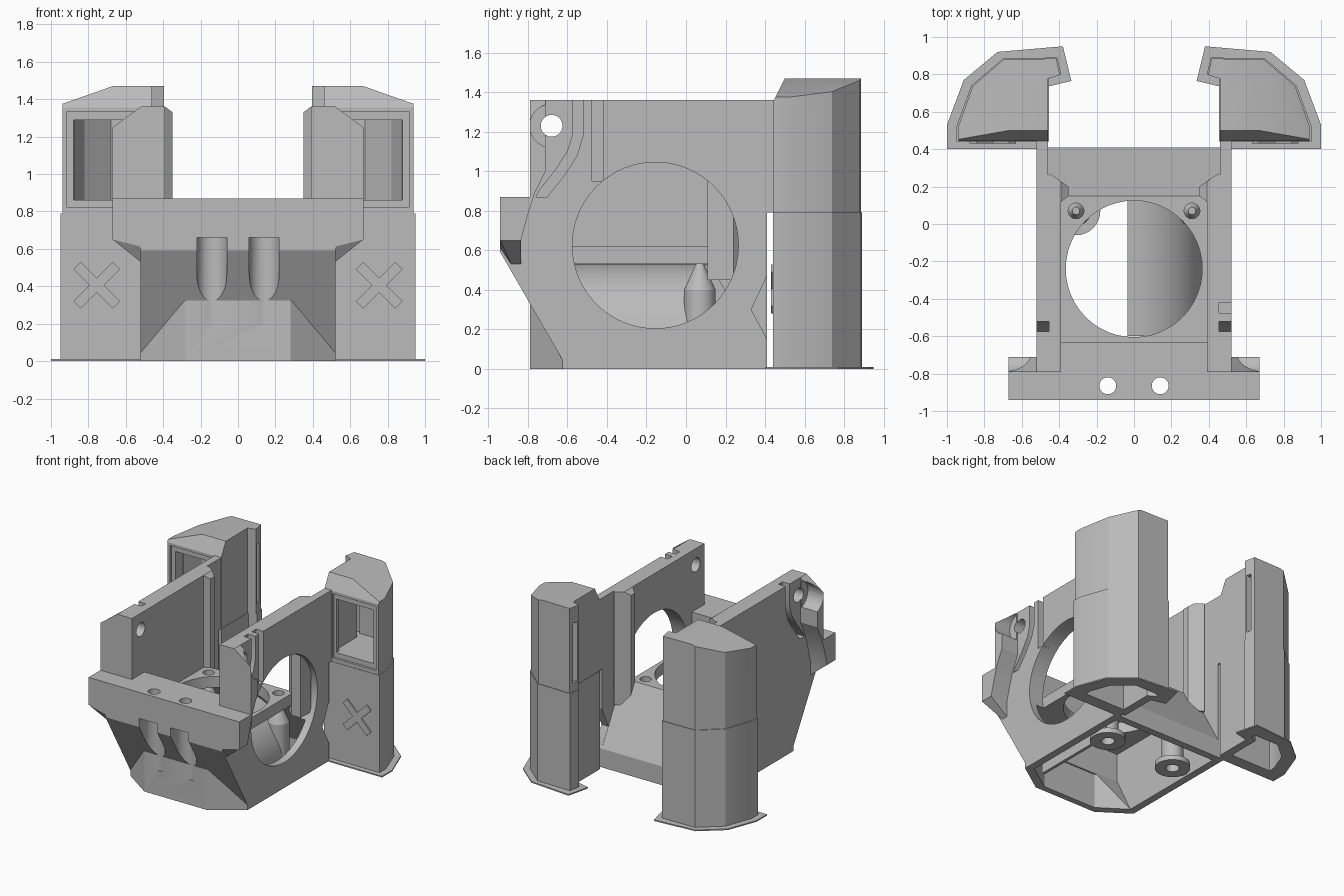
import bpy, bmesh, math
from mathutils import Matrix, Vector

if "Cube" in bpy.data.objects:
    bpy.data.objects.remove(bpy.data.objects["Cube"])

grey = bpy.data.materials.new("plain_grey")
grey.use_nodes = True
colour = (0.5, 0.5, 0.5, 1)
grey.diffuse_color = colour
grey.node_tree.nodes["Principled BSDF"].inputs["Base Color"].default_value = colour


def finish(name, bm):
    bmesh.ops.recalc_face_normals(bm, faces=bm.faces)
    mesh = bpy.data.meshes.new(name)
    bm.to_mesh(mesh)
    bm.free()
    mesh.materials.append(grey)
    obj = bpy.data.objects.new(name, mesh)
    bpy.context.collection.objects.link(obj)
    return obj


def prism(name, pts, axis, a, b, side=1):
    """Extrude a 2D outline along an axis from a to b; side mirrors it in x."""
    def place(p, d):
        x, y, z = {"x": (d, *p), "y": (p[0], d, p[1]), "z": (*p, d)}[axis]
        return side * x, y, z
    bm = bmesh.new()
    low = [bm.verts.new(place(p, a)) for p in pts]
    top = [bm.verts.new(place(p, b)) for p in pts]
    bm.faces.new(low)
    bm.faces.new(top)
    n = len(pts)
    for i in range(n):
        j = (i + 1) % n
        bm.faces.new((low[i], low[j], top[j], top[i]))
    return finish(name, bm)


def box(name, x, y, z, side=1):
    return prism(name, [(x[0], y[0]), (x[1], y[0]), (x[1], y[1]), (x[0], y[1])], "z", *z, side)


def disc(name, c, r, axis, a, b, side=1, n=48):
    ring = [(c[0] + r * math.cos(math.tau * i / n), c[1] + r * math.sin(math.tau * i / n)) for i in range(n)]
    return prism(name, ring, axis, a, b, side)


def combine(obj, others, op="DIFFERENCE"):
    """Apply booleans and remove the helpers."""
    for other in others:
        mod = obj.modifiers.new("cut", "BOOLEAN")
        mod.operation, mod.object, mod.solver = op, other, "EXACT"
    dg = bpy.context.evaluated_depsgraph_get()
    mesh = bpy.data.meshes.new_from_object(obj.evaluated_get(dg))
    obj.modifiers.clear()
    obj.data = mesh
    for other in others:
        bpy.data.objects.remove(other)


def slice_off(obj, point, normal):
    """Remove everything on the normal's side of a plane and cap it."""
    bm = bmesh.new()
    bm.from_mesh(obj.data)
    cut = bmesh.ops.bisect_plane(bm, geom=bm.verts[:] + bm.edges[:] + bm.faces[:],
                                 plane_co=point, plane_no=normal, clear_outer=True)
    edges = [e for e in cut["geom_cut"] if isinstance(e, bmesh.types.BMEdge)]
    bmesh.ops.contextual_create(bm, geom=edges)
    bmesh.ops.recalc_face_normals(bm, faces=bm.faces)
    bm.to_mesh(obj.data)
    bm.free()


def ribbon(path, half):
    left, right = [], []
    for i, p in enumerate(path):
        d = Vector(path[min(i + 1, len(path) - 1)]) - Vector(path[max(i - 1, 0)])
        n = Vector((-d.y, d.x)).normalized() * half
        left.append(tuple(Vector(p) + n))
        right.append(tuple(Vector(p) - n))
    return left + right[::-1]


# Lower body with sloped front, ramped back and open base
body = prism("duct_body", [(-.94, .87), (-.94, .59), (-.625, .045), (-.625, 0), (.41, 0), (.41, .15),
                           (.15, .62), (-.63, .62), (-.63, .87)], "x", -.52, .52)
nose = prism("nose", [(-.28, -.79), (.28, -.79), (.52, -.625), (.52, -.5), (-.52, -.5), (-.52, -.625)],
             "z", 0, .325)
combine(body, [nose], "UNION")
cuts = [prism("cavity", [(-.58, -.02), (.35, -.02), (.35, .13), (.12, .53), (-.74, .53), (-.74, .30)],
              "x", -.46, .46),
        prism("nose_cavity", [(-.24, -.74), (.24, -.74), (.46, -.59), (.46, -.5), (-.46, -.5), (-.46, -.59)],
              "z", -.02, .28),
        disc("outlet", (0, -.24), .365, "z", .4, .8),
        disc("inlet", (-.155, .625), .42, "x", .395, .8, n=96)]
for s in (1, -1):
    cuts += [disc("bolt_hole", (s * .14, -.865), .045, "z", .3, 1),
             disc("nut_groove", (s * .14, -.865), .08, "z", .2, .66),
             box("groove_mouth", (s * .14 - .08, s * .14 + .08), (-1, -.865), (.2, .66)),
             disc("post_hole", (s * .31, .07), .042, "z", .4, .8)]
combine(body, cuts)

# Curved guide sheet inside the body
arc = [(-.035 + .4 * math.sin(t * math.pi / 24), .12 + .4 * math.cos(t * math.pi / 24)) for t in range(13)]
prism("guide_sheet", ribbon(arc + [(.365, 0)], .012), "y", -.60, .125)

channel_path = [(-.548, 1.4), (-.548, 1.18), (-.575, 1.09), (-.64, .99), (-.72, .89), (-.77, .79), (-.80, .65)]
tower_plan = [(.455, .44), (.95, .44), (.95, .52), (.87, .74), (.70, .885), (.41, .89), (.39, .80), (.455, .78)]
room_plan = [(.52, .50), (.88, .50), (.88, .55), (.82, .71), (.68, .83), (.46, .83), (.46, .80), (.52, .77)]
brim_plan = [(.48, .40), (1, .40), (1, .53), (.91, .77), (.73, .92), (.38, .95), (.335, .765), (.48, .73)]
notch = {1: [(.40, .17), (.33, .30), (.41, .47)], -1: []}

for s, label in ((1, "left"), (-1, "right")):
    # Flange end and front pillar, with a curved back
    pillar = prism(label + "_pillar", [(-.94, .87), (-.94, .50), (-.835, .50), (-.835, .65), (-.80, .78),
                                       (-.765, .89), (-.71, 1.0), (-.71, 1.36), (-.79, 1.36), (-.79, .87)],
                   "x", .40, .67, s)
    slice_off(pillar, (s * .67, 0, 1.25), (s * .11, 0, .15))
    slice_off(pillar, (s * .67, 0, .65), (s * .12, 0, -.15))
    slice_off(pillar, (0, -.94, .59), (0, -.545, -.315))
    # Triangular relief under the flange end
    a, b, c = Vector((s * .67, -.94, .65)), Vector((s * .43, -.94, .59)), Vector((s * .52, -.885, .53))
    slice_off(pillar, a, (b - a).cross(c - a) * s)
    combine(pillar, [disc("boss_pocket", (-.68, 1.23), .11, "x", .53, .8, s),
                     disc("pivot_hole", (-.68, 1.23), .055, "x", .2, .8, s)])

    # Side plate: thick front part and thin rear part
    plate = prism(label + "_side_plate", [(-.79, .60), (.12, .60), (.12, 1.36), (-.79, 1.36)], "x", .39, .52, s)
    rear = prism("rear", [(.10, 0), (.36, 0), (.41, .07)] + notch[s] +
                 [(.41, .79), (.46, .79), (.46, 1.36), (.10, 1.36)], "x", .46, .52, s)
    combine(plate, [rear], "UNION")
    cuts = [prism("channel", ribbon(channel_path, .026), "x", .455, .53, s),
            disc("pivot_hole", (-.68, 1.23), .055, "x", .2, .8, s),
            disc("screw_sink", (.30, .13), .055, "x", .49, .8, s, 24),
            disc("screw_hole", (.30, .13), .03, "x", .2, .8, s, 24)]
    if s == 1:
        cuts += [disc("inlet", (-.155, .625), .42, "x", .2, .8, n=96),
                 box("wire_slot", (.455, .8), (-.475, -.42), (.95, 1.5))]
    combine(plate, cuts)

    # Upright rib on the inner rear of the plate
    rib = prism(label + "_rib", [(.40, .11), (.35, .15), (.35, .20), (.45, .27), (.48, .24), (.48, .11)],
                "z", .45, 1.36, s)
    slice_off(rib, (s * .35, 0, 1.33), (-s * .6, 0, .8))

    # Screw post with a wide foot and a conical top
    post = disc(label + "_screw_post", (.31, .07), .08, "z", 0, .40, s, 32)
    combine(post, [disc("foot", (.31, .07), .13, "z", 0, .04, s, 32)], "UNION")
    combine(post, [disc("bore", (.31, .07), .05, "z", -.1, .3, s, 24)])
    cone = bmesh.new()
    bmesh.ops.create_cone(cone, cap_ends=True, segments=32, radius1=.08, radius2=.02, depth=.13,
                          matrix=Matrix.Translation((s * .31, .07, .465)))
    finish(label + "_post_tip", cone)

    # Lower tower, hollow from below
    lower = prism(label + "_lower_tower", tower_plan, "z", 0, .79, s)
    combine(lower, [prism("room", room_plan, "z", -.1, .74, s)])

    # Upper tower with sloped roof, front window and inner slot
    slim = [(.60 + (x - .60) * .97, .62 + (y - .62) * .98) for x, y in tower_plan]
    upper = prism(label + "_upper_tower", slim, "z", .785, 1.47, s)
    slice_off(upper, (s * .67, 0, 1.47), (s * .095, 0, .27))
    slice_off(upper, (0, .445, 1.36), (0, -.11, .055))
    combine(upper, [prism("room", room_plan, "z", .86, 1.29, s),
                    box("window", (.55, .88), (.3, .56), (.86, 1.29), s),
                    box("recess", (.53, .915), (.3, .462), (.82, 1.335), s),
                    box("slot", (.3, .50), (.81, .85), (.86, 1.34), s)])

    # Foot brim
    brim = prism(label + "_brim", brim_plan, "z", 0, .01, s)
    combine(brim, [prism("room", room_plan, "z", -.1, .1, s)])

    # Raised cross on the tower front
    for turn in (1, -1):
        ends = [(.755 - .105, .405 - turn * .105), (.755 + .105, .405 + turn * .105)]
        prism(label + "_cross_bar", ribbon(ends, .027), "y", .43, .45, s)

# Smooth the round parts, keep the edges sharp
for obj in bpy.context.scene.objects:
    obj.select_set(obj.type == "MESH")
    if obj.type == "MESH":
        bpy.context.view_layer.objects.active = obj
bpy.ops.object.shade_smooth_by_angle(angle=math.radians(25))
